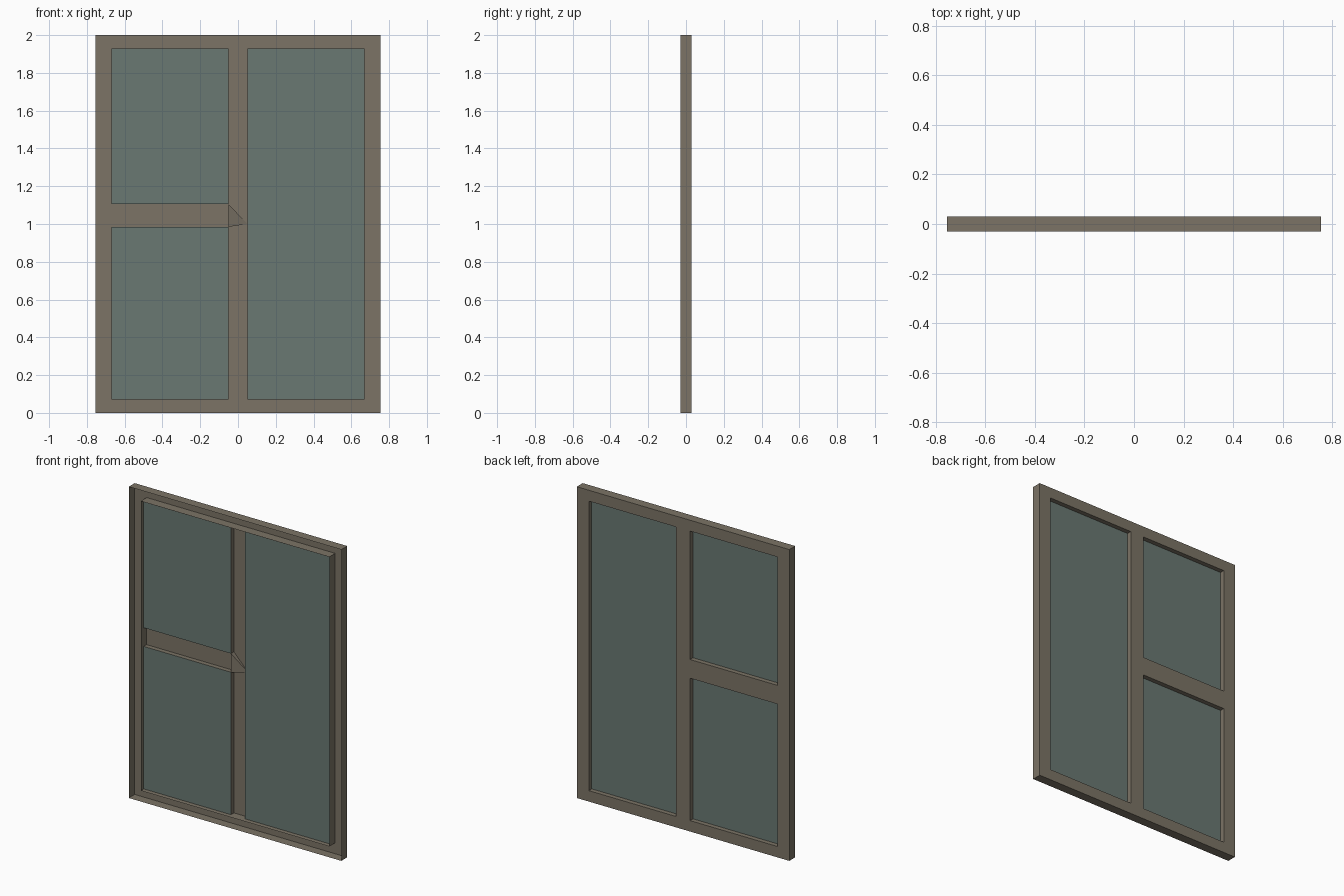
import bpy

if "Cube" in bpy.data.objects:
    bpy.data.objects.remove(bpy.data.objects["Cube"])

FRONT, MID, BACK = -0.03, 0.0, 0.03
W, H = 0.755, 2.0                       # outer half width, height
IX, Z0, Z1 = 0.67, 0.07, 1.93           # opening
M = 0.05                                # mullion half width
B0, B1 = 0.985, 1.105                   # cross bar bottom, top


def material(name, color):
    m = bpy.data.materials.new(name)
    m.diffuse_color = color
    m.use_nodes = True
    m.node_tree.nodes["Principled BSDF"].inputs["Base Color"].default_value = m.diffuse_color
    return m


def add(name, faces, mat):
    """Open sheet object from a list of polygons."""
    verts, polys = [], []
    for f in faces:
        polys.append(range(len(verts), len(verts) + len(f)))
        verts += f
    me = bpy.data.meshes.new(name)
    me.from_pydata(verts, [], [list(p) for p in polys])
    me.materials.append(mat)
    ob = bpy.data.objects.new(name, me)
    bpy.context.collection.objects.link(ob)


def panel(x0, x1, z0, z1, y, back=True):
    f = [(x0, y, z0), (x0, y, z1), (x1, y, z1), (x1, y, z0)]
    return f if back else f[::-1]


def wall(a, b, y0, y1):
    """Wall between two (x, z) points, running in depth."""
    return [(a[0], y0, a[1]), (b[0], y0, b[1]), (b[0], y1, b[1]), (a[0], y1, a[1])]


def loop(x0, x1, z0, z1, y0, y1):
    c = [(x0, z0), (x1, z0), (x1, z1), (x0, z1)]
    return [wall(c[i], c[(i + 1) % 4], y0, y1) for i in range(4)]


wood = material("frame_brown", (0.20, 0.174, 0.133, 1))
glass = material("pane_glass", (0.144, 0.191, 0.170, 1))

# Outer frame: back sheet, outer walls and inner walls, open at the front
frame = [panel(-W, -IX, 0, H, BACK), panel(IX, W, 0, H, BACK),
         panel(-IX, IX, 0, Z0, BACK), panel(-IX, IX, Z1, H, BACK)]
frame += loop(-W, W, 0, H, FRONT, BACK)
frame += [f[::-1] for f in loop(-IX, IX, Z0, Z1, FRONT, BACK)]
add("outer_frame", frame, wood)

# Mullion: open channel behind the glass plane
add("mullion", [panel(-M, M, Z0, Z1, BACK),
                wall((M, Z0), (M, Z1), MID, BACK),
                wall((-M, Z1), (-M, B1), MID, BACK),
                wall((-M, B0), (-M, Z0), MID, BACK)], wood)

# Cross bar: open channel in the left half
add("cross_bar", [panel(-IX, -M, B0, B1, BACK),
                  wall((-M, B1), (-IX, B1), MID, BACK),
                  wall((-IX, B0), (-M, B0), MID, BACK)], wood)

# Wedge joining the cross bar to the mullion, sloping back to its tip
top, low, tip = (-M, MID, B1), (-M, MID, B0), (M, BACK, 1.0)
add("bar_wedge", [[low, tip, top],
                  [top, tip, (-M, BACK, B1)],
                  [low, (-M, BACK, B0), tip]], wood)

# Glass panes
for name, x0, x1, z0, z1 in (("upper_left_pane", -IX, -M, B1, Z1),
                             ("lower_left_pane", -IX, -M, Z0, B0),
                             ("right_pane", M, IX, Z0, Z1)):
    add(name, [panel(x0, x1, z0, z1, MID, False)], glass)
